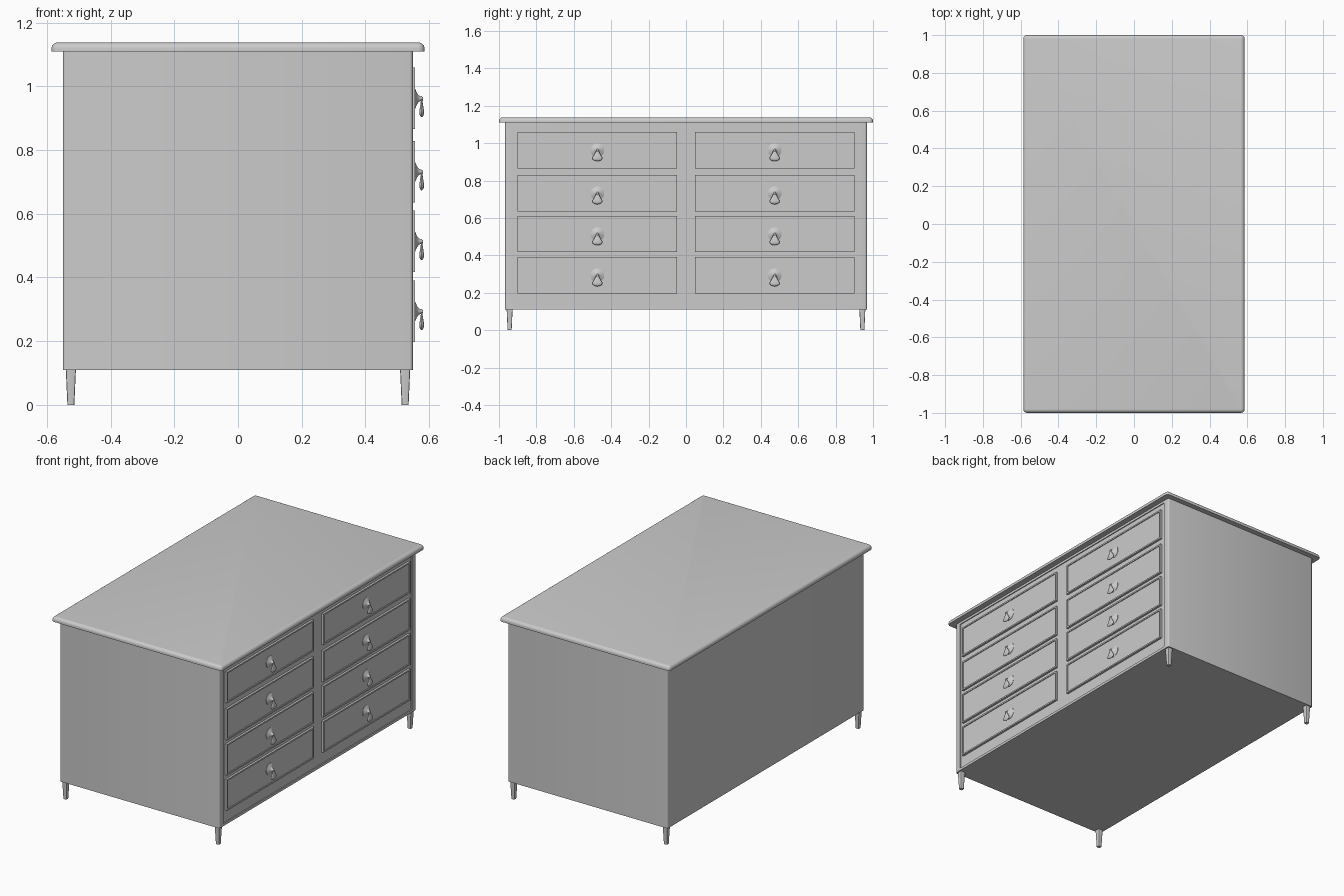
import bpy, bmesh, math
from mathutils import Vector

if "Cube" in bpy.data.objects:
    bpy.data.objects.remove(bpy.data.objects["Cube"])


def finish(bm, name, smooth=True):
    bmesh.ops.recalc_face_normals(bm, faces=bm.faces[:])
    me = bpy.data.meshes.new(name)
    bm.to_mesh(me)
    bm.free()
    ob = bpy.data.objects.new(name, me)
    bpy.context.collection.objects.link(ob)
    if smooth:
        bpy.ops.object.select_all(action='DESELECT')
        ob.select_set(True)
        bpy.context.view_layer.objects.active = ob
        bpy.ops.object.shade_smooth_by_angle(angle=math.radians(35))
    return ob


def box(lo, hi):
    bm = bmesh.new()
    bmesh.ops.create_cube(bm, size=1)
    lo, hi = Vector(lo), Vector(hi)
    for v in bm.verts:
        v.co = Vector(((hi[i] + lo[i]) / 2 + v.co[i] * (hi[i] - lo[i])) for i in range(3))
    return bm


def bevel_vertical(bm, width, segments):
    edges = [e for e in bm.edges
             if abs(e.verts[0].co.z - e.verts[1].co.z) > 1e-4
             and (e.verts[0].co - e.verts[1].co).xy.length < 1e-4]
    bmesh.ops.bevel(bm, geom=edges, offset=width, segments=segments,
                    profile=0.5, affect='EDGES')


def inset_front(bm, width, depth):
    # step the +x face inward
    bm.normal_update()
    face = max((f for f in bm.faces if f.normal.x > 0.99), key=lambda f: f.calc_area())
    bmesh.ops.inset_region(bm, faces=[face], thickness=width, use_even_offset=True)
    new = bmesh.ops.extrude_discrete_faces(bm, faces=[face])["faces"][0]
    bmesh.ops.translate(bm, verts=new.verts[:], vec=(-depth, 0, 0))


def lathe_x(profile, name, loc, scale=(1, 1, 1), axis='X', sides=20):
    # revolve (distance along axis, radius) pairs
    bm = bmesh.new()
    rings = []
    for d, r in profile:
        ring = []
        for i in range(sides):
            a = 2 * math.pi * i / sides
            p = (d, r * math.cos(a), r * math.sin(a)) if axis == 'X' else \
                (r * math.cos(a), r * math.sin(a), d)
            ring.append(bm.verts.new([loc[k] + p[k] * scale[k] for k in range(3)]))
        rings.append(ring)
    for a, b in zip(rings, rings[1:]):
        for i in range(sides):
            j = (i + 1) % sides
            bm.faces.new((a[i], a[j], b[j], b[i]))
    bm.faces.new(rings[0])
    bm.faces.new(rings[-1])
    return finish(bm, name)


# Carcass with softened corners and a shallow recessed drawer face
bm = box((-0.55, -0.967, 0.11), (0.549, 0.967, 1.112))
bevel_vertical(bm, 0.01, 3)
inset_front(bm, 0.03, 0.006)
for v in bm.verts:  # thinner rails than stiles
    if v.co.x > 0.53 and abs(v.co.y) < 0.94:
        v.co.z = 1.096 if v.co.z > 0.6 else 0.126
finish(bm, "carcass")

# Table top with rounded upper edge
bm = box((-0.586, -1, 1.11), (0.586, 1, 1.138))
bevel_vertical(bm, 0.02, 4)
rim = [e for e in bm.edges if all(v.co.z > 1.137 for v in e.verts)]
bmesh.ops.bevel(bm, geom=rim, offset=0.026, segments=6, profile=0.5,
                affect='EDGES', clamp_overlap=True)
finish(bm, "top")

# Tapered square legs
for sx in (-1, 1):
    for sy in (-1, 1):
        cx, cy = sx * 0.525, sy * 0.943
        bm = box((cx - 0.016, cy - 0.016, 0), (cx + 0.016, cy + 0.016, 0.115))
        for v in bm.verts:
            if v.co.z < 0.01:
                v.co.x = cx + (v.co.x - cx) * 0.68
                v.co.y = cy + (v.co.y - cy) * 0.68
        bmesh.ops.bevel(bm, geom=[e for e in bm.edges if abs(e.verts[0].co.z - e.verts[1].co.z) > 0.05],
                        offset=0.004, segments=2, profile=0.5, affect='EDGES')
        finish(bm, "leg")

# Drawers with a raised rim, each with a drop pull
ROSETTE = [(-0.004, 0.037), (0.002, 0.037), (0.006, 0.03), (0.011, 0.018),
           (0.017, 0.010), (0.024, 0.007), (0.030, 0.005)]
DROP = [(0.008, 0.003), (0.002, 0.006), (-0.012, 0.011), (-0.028, 0.020),
        (-0.040, 0.027), (-0.049, 0.025), (-0.055, 0.015), (-0.058, 0.003)]
for z0, z1 in ((0.197, 0.391), (0.417, 0.610), (0.636, 0.829), (0.866, 1.059)):
    for side in (-1, 1):
        cy, cz = side * 0.474, (z0 + z1) / 2
        bm = box((0.535, cy - 0.427, z0), (0.556, cy + 0.427, z1))
        inset_front(bm, 0.009, 0.005)
        finish(bm, "drawer", False)
        lathe_x(ROSETTE, "pull_rosette", (0.551, cy, cz - 0.001))
        lathe_x(DROP, "pull_drop", (0.577, cy, cz - 0.001), (0.28, 1, 1), 'Z')
